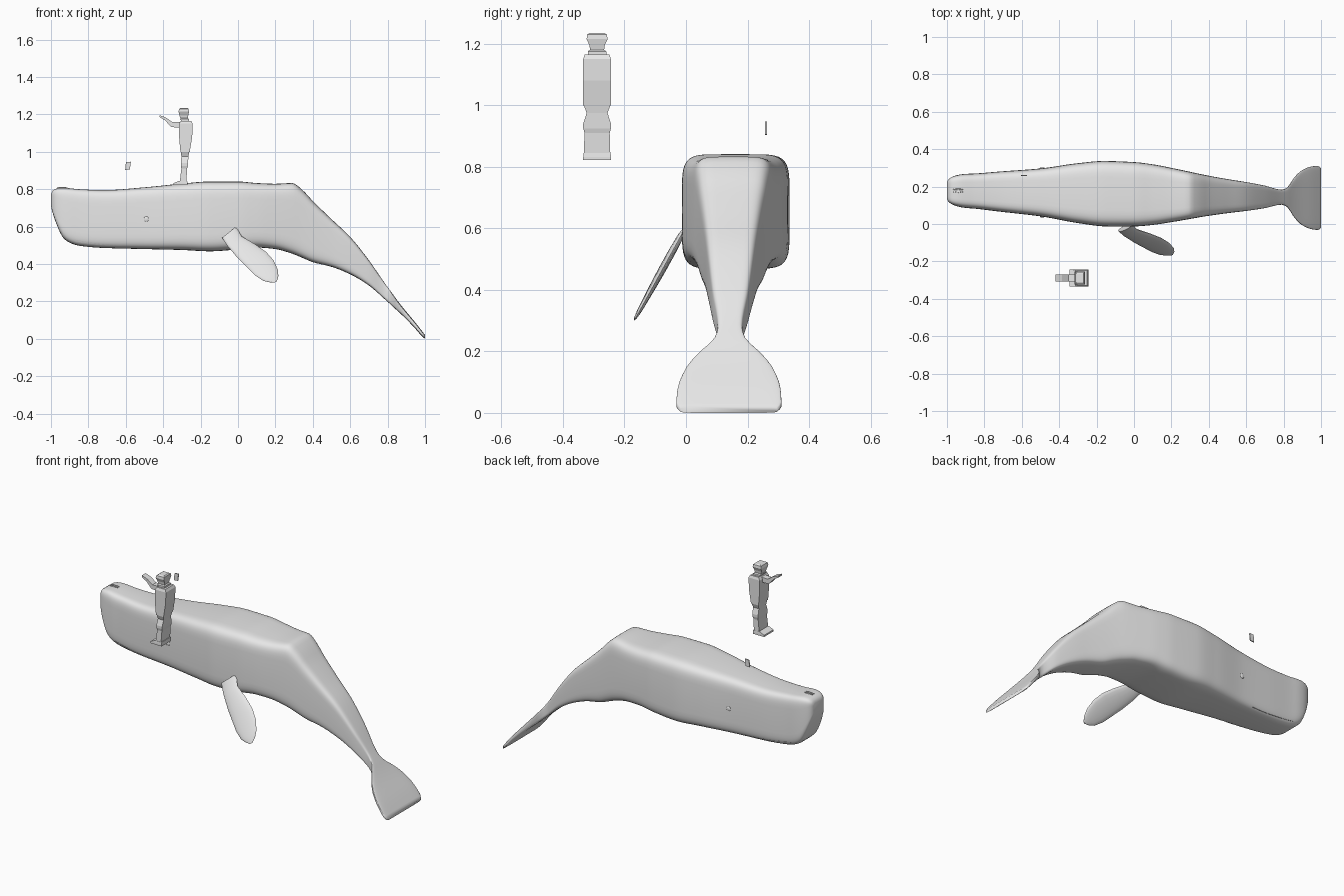
import bpy, bmesh, math

if "Cube" in bpy.data.objects:
    bpy.data.objects.remove(bpy.data.objects["Cube"])

grey = bpy.data.materials.new("light grey")
grey.diffuse_color = (0.8, 0.8, 0.8, 1)
grey.use_nodes = True
grey.node_tree.nodes["Principled BSDF"].inputs["Base Color"].default_value = grey.diffuse_color


def loft(name, rings, smooth=True, angle=50):
    """Skin a list of equal-length point rings and cap both ends."""
    bm = bmesh.new()
    vs = [[bm.verts.new(p) for p in r] for r in rings]
    n = len(rings[0])
    for a, b in zip(vs, vs[1:]):
        for i in range(n):
            j = (i + 1) % n
            bm.faces.new((a[i], a[j], b[j], b[i]))
    bm.faces.new(vs[0][::-1])
    bm.faces.new(vs[-1])
    bmesh.ops.recalc_face_normals(bm, faces=bm.faces)
    me = bpy.data.meshes.new(name)
    bm.to_mesh(me)
    bm.free()
    me.materials.append(grey)
    ob = bpy.data.objects.new(name, me)
    bpy.context.collection.objects.link(ob)
    if smooth:
        bpy.ops.object.select_all(action='DESELECT')
        ob.select_set(True)
        bpy.context.view_layer.objects.active = ob
        bpy.ops.object.shade_smooth_by_angle(angle=math.radians(angle))
    return ob


def slab(name, outline, y, half):
    """Extrude an (x, z) outline along y."""
    return loft(name, [[(x, y + s * half, z) for x, z in outline] for s in (-1, 1)], False)


def boxes(name, rows, y):
    """Stack rectangles given as (z, x0, x1, half width)."""
    return loft(name, [[(a, y - h, z), (b, y - h, z), (b, y + h, z), (a, y + h, z)]
                       for z, a, b, h in rows], False)


# Whale body profile: x, top z, bottom z, half width
KEYS = [
    (-1.0, .775, .71, .045), (-.99, .793, .67, .062), (-.965, .805, .60, .077),
    (-.935, .808, .54, .086), (-.90, .805, .514, .091), (-.85, .800, .498, .094),
    (-.72, .795, .486, .107), (-.5, .81, .48, .128), (-.3, .83, .475, .16),
    (-.15, .841, .468, .175), (0, .841, .478, .172), (.1, .833, .488, .162),
    (.2, .829, .48, .145), (.29, .833, .455, .128), (.34, .80, .435, .118),
    (.4, .737, .41, .107), (.5, .64, .385, .091), (.6, .545, .345, .077),
    (.7, .42, .285, .06), (.79, .29, .207, .04), (.82, .25, .18, .053),
    (.85, .208, .152, .098), (.89, .157, .115, .141), (.95, .085, .052, .168),
    (.985, .04, .012, .171), (1.0, .02, .0, .158),
]


def sample(x, c):
    """Monotone cubic interpolation of column c."""
    k = KEYS
    d = [(b[c] - a[c]) / (b[0] - a[0]) for a, b in zip(k, k[1:])]

    def slope(i):
        if i == 0 or i == len(k) - 1:
            return d[0] if i == 0 else d[-1]
        p, q = d[i - 1], d[i]
        return 2 * p * q / (p + q) if p * q > 0 else 0
    i = max(j for j in range(len(k) - 1) if k[j][0] <= x + 1e-9)
    h = k[i + 1][0] - k[i][0]
    t = (x - k[i][0]) / h
    return ((2*t**3 - 3*t*t + 1) * k[i][c] + (t**3 - 2*t*t + t) * h * slope(i)
            + (3*t*t - 2*t**3) * k[i + 1][c] + (t**3 - t*t) * h * slope(i + 1))


POW = 6.0


def mid_y(x):
    return .159 - .02 * x


def spow(v):
    return math.copysign(abs(v) ** (2 / POW), v)


def section(x):
    zt, zb, hw = (sample(x, c) for c in (1, 2, 3))
    ring = []
    for i in range(48):
        a = 2 * math.pi * i / 48
        ring.append((x, mid_y(x) + hw * spow(math.cos(a)),
                     (zt + zb) / 2 + (zt - zb) / 2 * spow(math.sin(a))))
    return ring


def side_y(x, z, s):
    """y of the skin on side s (-1 or 1) at x, z."""
    zt, zb, hw = (sample(x, c) for c in (1, 2, 3))
    v = min(1, abs((z - (zt + zb) / 2) / ((zt - zb) / 2)))
    return mid_y(x) + s * hw * (1 - v ** POW) ** (1 / POW)


# Body with tail and fluke
xs = []
for a, b in zip(KEYS, KEYS[1:]):
    n = max(2, round((b[0] - a[0]) / .02))
    xs += [a[0] + (b[0] - a[0]) * i / n for i in range(n)]
loft("whale_body", [section(x) for x in xs + [1.0]], angle=60)

# Flipper: upper and lower edge points along its length, half thickness
FLIP = [(-.01, .60, -.085, .54, .012), (.02, .548, -.055, .495, .014),
        (.09, .507, 0, .43, .014), (.15, .465, .045, .385, .013),
        (.19, .42, .09, .34, .011), (.213, .37, .135, .31, .009),
        (.216, .335, .17, .302, .006), (.208, .308, .195, .301, .002)]
rings = []
for x0, z0, x1, z1, t in FLIP:
    r = []
    for i in range(16):
        a = 2 * math.pi * i / 16
        c, s = math.cos(a), math.sin(a)
        x = (x0 + x1) / 2 + (x0 - x1) / 2 * c
        z = (z0 + z1) / 2 + (z0 - z1) / 2 * c
        r.append((x, -.02 - (.57 - z) * .55 + t * s, z))
    rings.append(r)
loft("flipper", rings)

# Mouth lines and eyes on both sides
for s, side in ((-1, "near"), (1, "far")):
    rings = []
    for i in range(15):
        t = i / 14
        x, z = -.875 + .295 * t, .497 + .03 * (1 - t) ** 2
        h = .003 * (1 - t) + .001
        rings.append([(x, side_y(x, z + dz, s) + s * dy, z + dz)
                      for dz, dy in ((-h, -.003), (-h, .002), (h, .002), (h, -.003))])
    loft("mouth_" + side, rings, False)
    bpy.ops.mesh.primitive_uv_sphere_add(segments=16, ring_count=8, radius=1,
                                         location=(-.49, side_y(-.49, .64, s), .64))
    eye = bpy.context.object
    eye.name = "eye_" + side
    eye.scale = (.014, .005, .014)
    eye.data.materials.append(grey)
    bpy.ops.object.shade_smooth()

# Blowhole lips
for i, dy in enumerate((-.007, .007)):
    bpy.ops.mesh.primitive_uv_sphere_add(segments=12, ring_count=6, radius=1,
                                         location=(-.94, .178 + dy, .808))
    lip = bpy.context.object
    lip.name = "blowhole_%d" % i
    lip.scale = (.028, .004, .004)
    lip.data.materials.append(grey)

# Standing figure, facing the whale's head
PY = -.289
boxes("figure_foot", [(.822, -.345, -.27, .045), (.832, -.345, -.27, .045),
                      (.845, -.315, -.272, .044)], PY)
boxes("figure_legs", [(.84, -.311, -.276, .043), (.91, -.303, -.272, .041),
                      (.925, -.305, -.268, .045), (.94, -.305, -.267, .045),
                      (.975, -.303, -.265, .034), (1.005, -.305, -.26, .045)], PY)
boxes("figure_torso", [(1.0, -.308, -.258, .045), (1.08, -.315, -.245, .045),
                       (1.15, -.315, -.242, .045), (1.165, -.305, -.25, .04)], PY)
boxes("figure_collar", [(1.163, -.302, -.262, .03), (1.175, -.31, -.262, .03),
                        (1.18, -.305, -.268, .024)], PY)
boxes("figure_head", [(1.175, -.307, -.27, .022), (1.195, -.313, -.266, .025),
                      (1.215, -.318, -.262, .034), (1.23, -.314, -.264, .032),
                      (1.235, -.305, -.27, .024)], PY)
slab("figure_arm", [(-.305, 1.16), (-.35, 1.158), (-.385, 1.183), (-.42, 1.196),
                    (-.42, 1.186), (-.39, 1.168), (-.357, 1.132), (-.315, 1.13)], PY, .018)

# Small loose chip above the far side of the head
slab("loose_chip", [(-.598, .945), (-.573, .947), (-.578, .905), (-.603, .903),
                    (-.602, .925)], .26, .003)
